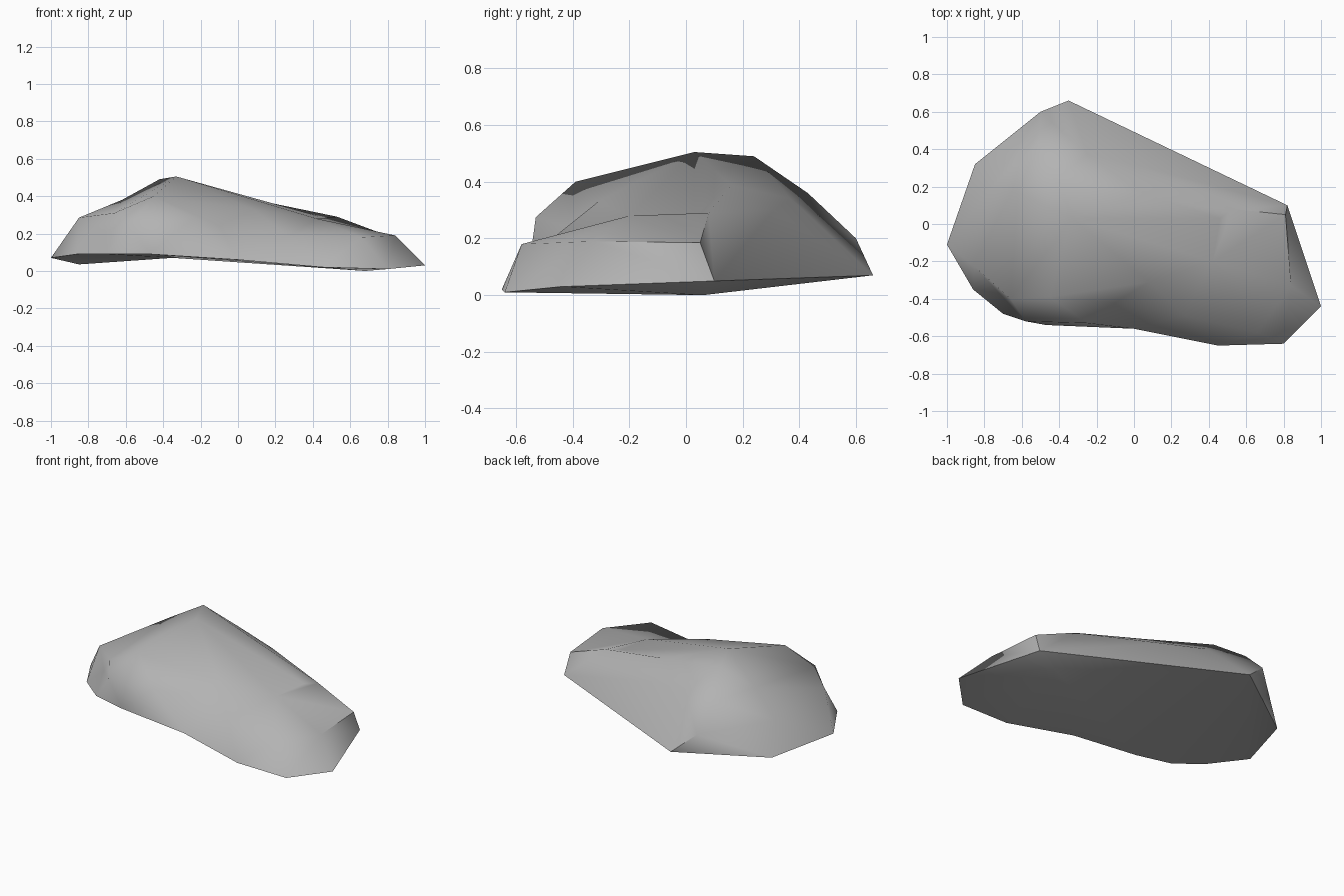
import bpy, bmesh, math

cube = bpy.data.objects.get("Cube")
if cube:
    bpy.data.objects.remove(cube)

# Ground outline, counter-clockwise from the left end
OUTLINE = [(-1, -.11, .07), (-.86, -.35, .09), (-.7, -.48, .09), (-.47, -.54, .09),
           (0, -.56, .06), (.45, -.65, .02), (.8, -.64, .01), (1, -.44, .03),
           (.82, .1, .05), (-.35, .66, .07), (-.85, .32, .035)]
# Shoulder loop around the sides
SHOULDER = [(-.85, -.23, .285), (-.72, -.37, .21), (-.58, -.52, .25), (-.25, -.53, .275),
            (-.1, -.42, .24), (.27, -.49, .185), (.66, -.58, .18), (.84, -.33, .19),
            (.81, .05, .185), (.53, .08, .29), (.03, .31, .3), (-.25, .37, .34),
            (-.5, .6, .2), (-.78, .18, .21)]
# Upper ridge loop, ending with the rear peak, back corner and left corner
CREST = [(-.66, -.4, .31), (-.45, -.39, .4), (.08, -.31, .33), (.42, -.2, .28),
         (.46, .03, .285), (.055, .16, .388), (-.42, .24, .49), (-.51, .43, .36),
         (-.62, .17, .38)]
PEAK = (-.33, .03, .505)
LOWEST = (.68, .06, 0)

bm = bmesh.new()


def loop(points):
    return [bm.verts.new(p) for p in points]


def zip_loops(low, high):
    """Join two closed loops with triangles, always taking the shorter diagonal."""
    low, high = low + low[:1], high + high[:1]
    i = j = 0
    while i < len(low) - 1 or j < len(high) - 1:
        a, b = low[i], high[j]
        step_low = j == len(high) - 1 or (
            i < len(low) - 1
            and (low[i + 1].co - b.co).length < (high[j + 1].co - a.co).length)
        if step_low:
            i += 1
            bm.faces.new((a, low[i], b))
        else:
            j += 1
            bm.faces.new((a, high[j], b))


def fan(centre, path):
    """Join a path of points to one centre with triangles."""
    for a, b in zip(path, path[1:]):
        bm.faces.new((centre, a, b))


# Sides and upper slopes
outline, shoulder, crest = loop(OUTLINE), loop(SHOULDER), loop(CREST)
zip_loops(outline, shoulder)
zip_loops(shoulder, crest)

# Summit
rear_peak, back_corner, left_corner = crest[-3:]
bm.faces.new((rear_peak, back_corner, left_corner))
summit = [v for v in crest if v is not back_corner]
fan(bm.verts.new(PEAK), summit + summit[:1])

# Underside, folded along a line from front to back
right_part = outline[3:10]
fan(bm.verts.new(LOWEST), right_part + right_part[:1])
fan(outline[9], outline[10:] + outline[:4])
bmesh.ops.recalc_face_normals(bm, faces=bm.faces)

mesh = bpy.data.meshes.new("rock")
bm.to_mesh(mesh)
bm.free()
rock = bpy.data.objects.new("rock", mesh)
bpy.context.collection.objects.link(rock)

# Plain grey stone
stone = bpy.data.materials.new("grey stone")
stone.use_nodes = True
colour = (.45, .45, .45, 1)
stone.diffuse_color = colour
stone.node_tree.nodes["Principled BSDF"].inputs["Base Color"].default_value = colour
mesh.materials.append(stone)

# Soft shading with a crisp ground edge
bpy.context.view_layer.objects.active = rock
rock.select_set(True)
bpy.ops.object.shade_smooth_by_angle(angle=math.radians(60))
